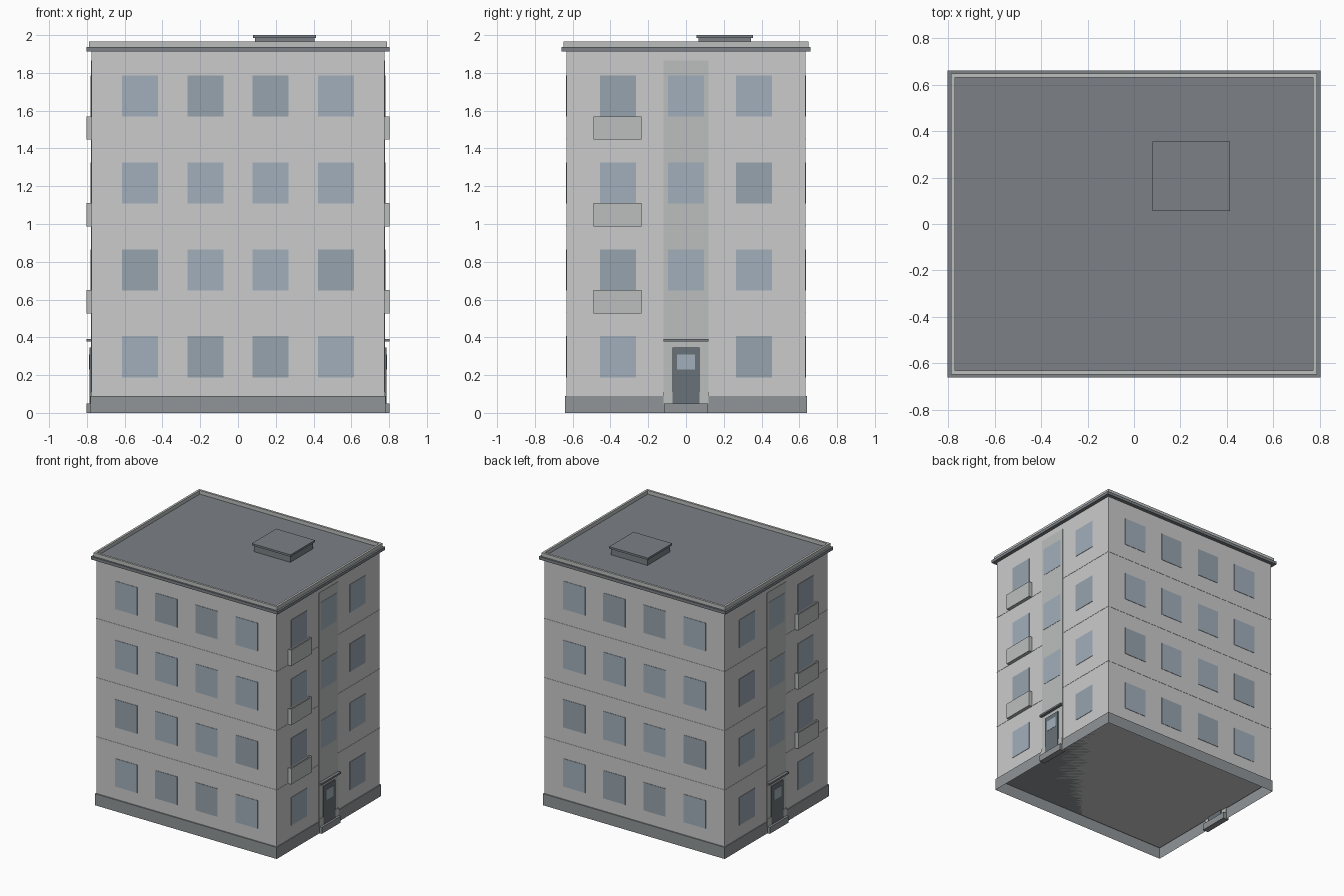
import bpy, bmesh

if "Cube" in bpy.data.objects:
    bpy.data.objects.remove(bpy.data.objects["Cube"])

def mat(name, r, g, b):
    m = bpy.data.materials.new(name)
    m.diffuse_color = (r, g, b, 1)
    m.use_nodes = True
    m.node_tree.nodes["Principled BSDF"].inputs["Base Color"].default_value = m.diffuse_color
    return m

WALL = mat("wall_grey", 0.62, 0.62, 0.62)
PANEL = mat("panel_grey", 0.50, 0.52, 0.51)
PLINTH = mat("plinth_grey", 0.28, 0.30, 0.31)
ROOF = mat("roof_grey", 0.20, 0.22, 0.24)
DOOR = mat("door_grey", 0.14, 0.17, 0.19)
GLASS = [mat("glass_light", 0.36, 0.43, 0.50), mat("glass_dark", 0.31, 0.37, 0.42)]

def box(name, x, y, z, m, drop=()):
    """Box from (min, max) ranges; drop lists z normals of faces to remove."""
    bm = bmesh.new()
    bmesh.ops.create_cube(bm, size=1)
    for v in bm.verts:
        v.co = [(r[0] + r[1]) / 2 + c * (r[1] - r[0]) for r, c in zip((x, y, z), v.co)]
    bm.normal_update()
    gone = [f for f in bm.faces if round(f.normal.z) in drop and abs(f.normal.z) > 0.5]
    bmesh.ops.delete(bm, geom=gone, context='FACES')
    me = bpy.data.meshes.new(name)
    bm.to_mesh(me)
    bm.free()
    me.materials.append(m)
    ob = bpy.data.objects.new(name, me)
    bpy.context.collection.objects.link(ob)
    return ob

def side(name, s, x, y, z, m):
    """Box on the right (s=1) or left (s=-1) wall."""
    return box(name, sorted((s * x[0], s * x[1])), y, z, m)

W, D = 0.775, 0.632          # wall half sizes
PITCH = 0.46                 # storey height
WIN_Z = (0.188, 0.406)
HW = 0.095                   # window half width

# Main volume, open-bottomed plinth, panel joints
box("walls", (-W, W), (-D, D), (0.09, 1.915), WALL)
box("plinth", (-0.782, 0.782), (-0.641, 0.641), (0, 0.09), PLINTH, drop=(-1,))
for k in range(3):
    z = 0.53 + k * PITCH
    box("floor_joint", (-W - .002, W + .002), (-D - .002, D + .002), (z - .002, z + .002), WALL)

# Roof slab with cornice edge, parapet and hatch
box("cornice", (-0.803, 0.803), (-0.66, 0.66), (1.913, 1.936), ROOF)
for s in (-1, 1):
    side("parapet_side", s, (0.771, 0.788), (-0.648, 0.648), (1.934, 1.965), PANEL)
    box("parapet_long", (-0.771, 0.771), sorted((s * 0.631, s * 0.648)), (1.934, 1.965), PANEL)
box("hatch_base", (0.09, 0.405), (0.065, 0.345), (1.93, 1.985), ROOF)
box("hatch_lid", (0.08, 0.413), (0.055, 0.355), (1.985, 2.0), ROOF)

for k in range(4):
    z = (WIN_Z[0] + k * PITCH, WIN_Z[1] + k * PITCH)
    # Front and back windows
    for s in (-1, 1):
        for i, x in enumerate((-0.519, -0.173, 0.173, 0.519)):
            y = sorted((s * (D - .003), s * (D + .003)))
            box("window", (x - HW, x + HW), y, z, GLASS[(i * i + k) % 3 == 1])
    # Side windows, stair windows and balconies
    for s in (-1, 1):
        for i, y in enumerate((-0.36, 0.36)):
            side("side_window", s, (W - .003, W + .003), (y - HW, y + HW), z, GLASS[(i + k) % 2])
        if k:
            side("stair_window", s, (W, W + .006), (-HW, HW), z, GLASS[0])
            b = 0.527 + (k - 1) * PITCH
            ya, yb = -0.49, -0.235
            side("balcony_front", s, (0.793, 0.802), (ya, yb), (b, b + .123), PANEL)
            side("balcony_floor", s, (W - .01, 0.793), (ya, yb), (b, b + .012), PANEL)
            for e in (ya, yb - .009):
                side("balcony_end", s, (W - .01, 0.793), (e, e + .009), (b + .012, b + .123), PANEL)

# Stairwell strip and entrance on both sides
for s in (-1, 1):
    side("stair_strip", s, (W - .01, W + .004), (-0.119, 0.119), (0.09, 1.865), PANEL)
    side("entry_panel", s, (W, 0.784), (-0.119, 0.119), (0.05, 0.11), PANEL)
    side("door", s, (W - .01, 0.787), (-0.071, 0.071), (0.05, 0.347), DOOR)
    side("door_glass", s, (W, 0.789), (-0.048, 0.048), (0.23, 0.31), GLASS[0])
    side("canopy", s, (W - .01, 0.802), (-0.119, 0.119), (0.378, 0.392), ROOF)
    side("door_step", s, (0.755, 0.802), (-0.116, 0.116), (0, 0.05), PLINTH)
